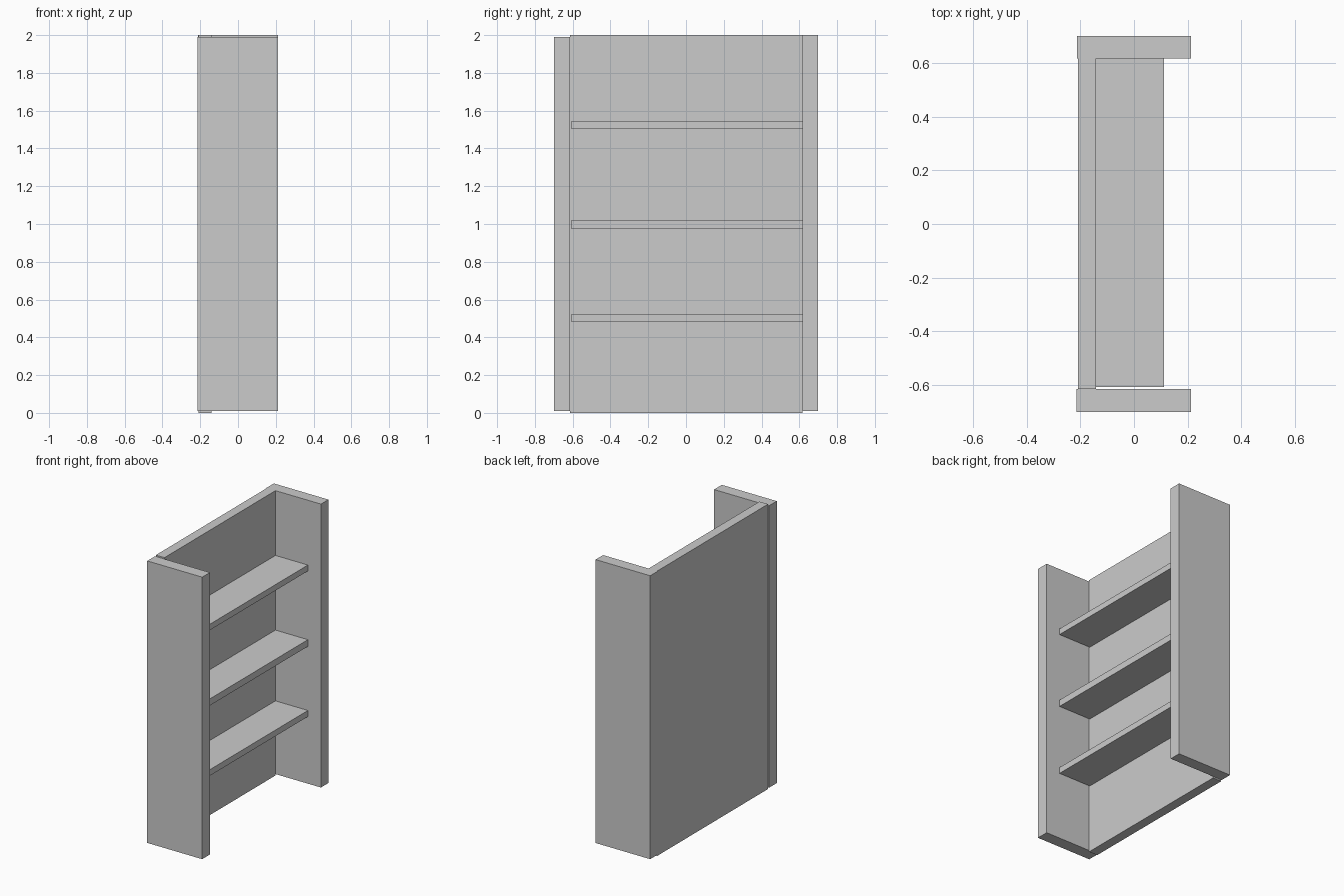
import bpy

if "Cube" in bpy.data.objects:
    bpy.data.objects.remove(bpy.data.objects["Cube"])


def box(name, x, y, z):
    """Axis-aligned box from (min, max) ranges."""
    bpy.ops.mesh.primitive_cube_add(size=1, location=[(a + b) / 2 for a, b in (x, y, z)])
    ob = bpy.context.object
    ob.name = name
    ob.scale = [b - a for a, b in (x, y, z)]
    bpy.ops.object.transform_apply(location=False, rotation=False, scale=True)
    return ob


# Upright side panels
box("side_panel_near", (-0.215, 0.212), (-0.70, -0.614), (0.01, 1.99))
box("side_panel_far", (-0.212, 0.212), (0.617, 0.70), (0.01, 2.0))

# Back panel joining the two sides
box("back_panel", (-0.208, -0.141), (-0.614, 0.617), (0.0, 2.0))

# Three shelves, let into the back panel
for i, (low, high) in enumerate([(0.481, 0.524), (0.974, 1.021), (1.503, 1.545)]):
    box(f"shelf_{i + 1}", (-0.20, 0.111), (-0.607, 0.617), (low, high))
